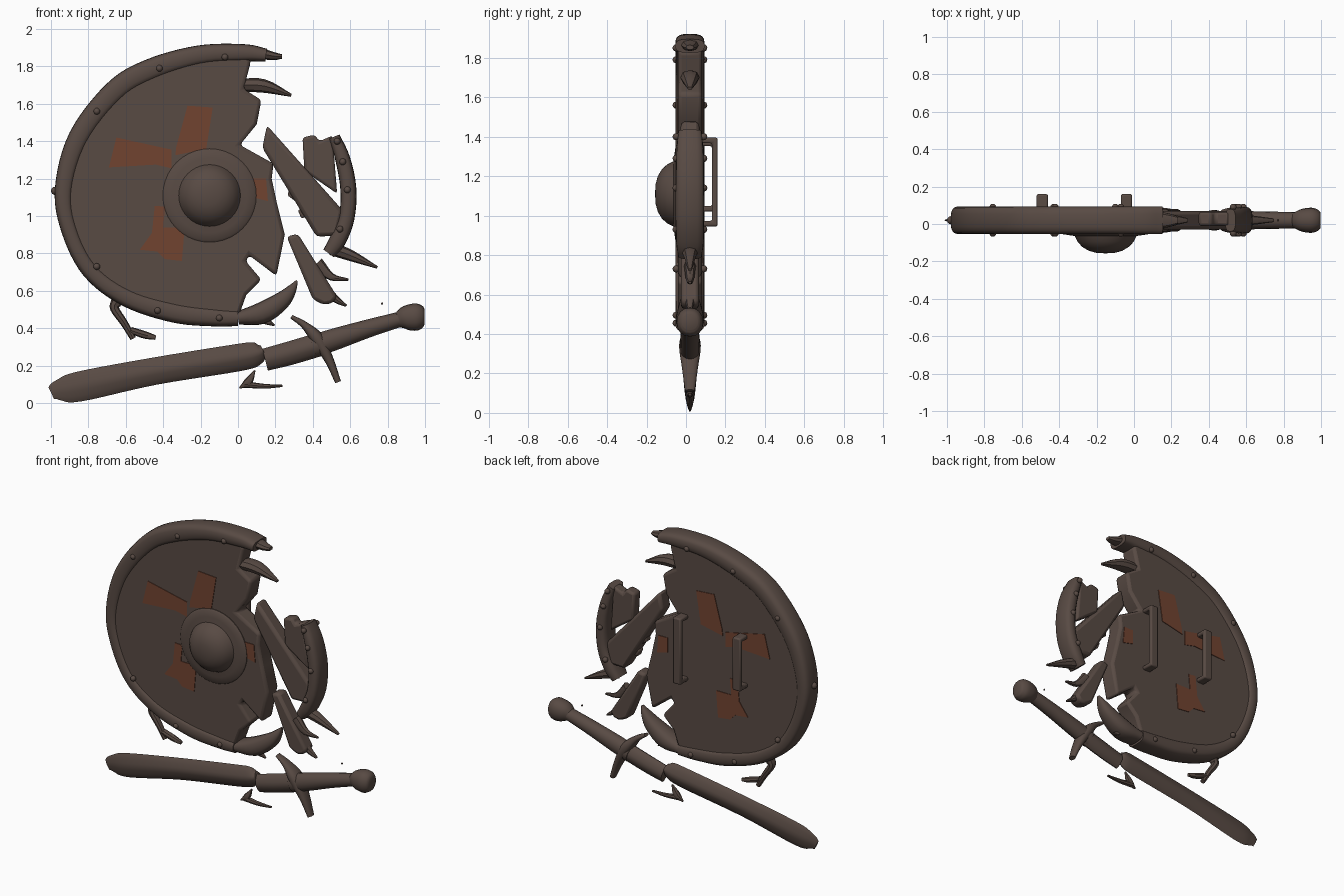
import bpy, bmesh, math
from mathutils import Vector

def material(name, color):
    m = bpy.data.materials.new(name)
    m.diffuse_color = (*color, 1)
    return m

BROWN = material("dark_brown", (0.098, 0.069, 0.057))
PAINT = material("faded_red_paint", (0.165, 0.056, 0.030))
YC = 0.02  # middle depth of all parts

def finish(name, bm, mat, bevel=0, angle=40):
    bmesh.ops.recalc_face_normals(bm, faces=bm.faces)
    me = bpy.data.meshes.new(name)
    bm.to_mesh(me)
    bm.free()
    ob = bpy.data.objects.new(name, me)
    bpy.context.collection.objects.link(ob)
    me.materials.append(mat)
    if bevel:
        b = ob.modifiers.new("bevel", 'BEVEL')
        b.width, b.segments, b.limit_method = bevel, 2, 'ANGLE'
    bpy.ops.object.select_all(action='DESELECT')
    ob.select_set(True)
    bpy.context.view_layer.objects.active = ob
    bpy.ops.object.shade_smooth_by_angle(angle=math.radians(angle))
    return ob

def spline(pts, n):
    """Catmull-Rom through tuples of any size."""
    if n < 2:
        return [Vector(p) for p in pts]
    v = [Vector(p) for p in pts]
    v = [2 * v[0] - v[1]] + v + [2 * v[-1] - v[-2]]
    out = []
    for i in range(1, len(v) - 2):
        a, b, c, d = v[i - 1:i + 3]
        for k in range(n):
            t = k / n
            out.append(0.5 * (2 * b + (c - a) * t + (2 * a - 5 * b + 4 * c - d) * t * t
                              + (3 * b - a - 3 * c + d) * t ** 3))
    return out + [v[-2]]

def sweep(name, pts, power=2.0, n=4, sides=16, yc=YC):
    """Tube along (x, z, half width, half depth) points with a superellipse section."""
    path = spline(pts, n)
    bm = bmesh.new()
    rings = []
    for i, p in enumerate(path):
        q0, q1 = path[max(i - 1, 0)], path[min(i + 1, len(path) - 1)]
        t = Vector((q1[0] - q0[0], q1[1] - q0[1])).normalized()
        ring = []
        for k in range(sides):
            a = 2 * math.pi * k / sides
            c, s = math.cos(a), math.sin(a)
            u = math.copysign(abs(c) ** (2 / power), c) * max(p[2], 0.003)
            v = math.copysign(abs(s) ** (2 / power), s) * max(p[3], 0.003)
            ring.append(bm.verts.new((p[0] - t.y * u, yc + v, p[1] + t.x * u)))
        rings.append(ring)
    for a, b in zip(rings, rings[1:]):
        for k in range(sides):
            j = (k + 1) % sides
            bm.faces.new((a[k], a[j], b[j], b[k]))
    bm.faces.new(rings[0])
    bm.faces.new(rings[-1])
    return finish(name, bm, BROWN)

def plate(name, outline, lo, hi, bevel=0.0, mat=BROWN, axis='Y'):
    """Prism from an outline: (x, z) pushed along y, or (y, z) pushed along x."""
    bm = bmesh.new()
    place = (lambda p: (p[0], lo, p[1])) if axis == 'Y' else (lambda p: (lo, p[0], p[1]))
    f = bm.faces.new([bm.verts.new(place(p)) for p in outline])
    r = bmesh.ops.extrude_face_region(bm, geom=[f])
    step = Vector((0, hi - lo, 0)) if axis == 'Y' else Vector((hi - lo, 0, 0))
    bmesh.ops.translate(bm, vec=step, verts=[g for g in r['geom'] if isinstance(g, bmesh.types.BMVert)])
    return finish(name, bm, mat, bevel, 35)

def ball(name, x, y, z, r):
    bm = bmesh.new()
    bmesh.ops.create_uvsphere(bm, u_segments=12, v_segments=8, radius=r)
    bmesh.ops.translate(bm, vec=(x, y, z), verts=bm.verts)
    finish(name, bm, BROWN)

# shield rim, open on the broken right side
rim = [(.15, 1.86, .035), (.03, 1.872, .047), (-.21, 1.858, .054), (-.47, 1.78, .06),
       (-.66, 1.665, .06), (-.85, 1.42, .057), (-.93, 1.145, .049), (-.90, .925, .045),
       (-.79, .71, .046), (-.595, .565, .05), (-.34, .485, .055), (-.125, .46, .05), (0, .455, .043)]
rim = [(x, z, w, .074) for x, z, w in rim]
sweep("shield_rim", rim, 3.0, 6, 20)

# shield board with jagged break
arc = [(p[0], p[1]) for p in spline(rim[1:], 4)]
broken = [(.045, .58), (.125, .66), (.04, .76), (.06, .79), (.205, .68), (.25, .90), (.21, 1.06),
          (.18, 1.2), (.19, 1.28), (.01, 1.38), (.10, 1.49), (.125, 1.62), (.03, 1.68), (.07, 1.83)]
plate("shield_board", arc + broken, -.04, .08, .028)

# faded painted cross on both faces
marks = [[(-.27, 1.59), (-.135, 1.58), (-.17, 1.36), (-.24, 1.345), (-.335, 1.325), (-.33, 1.37)],
         [(-.65, 1.42), (-.355, 1.355), (-.355, 1.255), (-.44, 1.275), (-.69, 1.26)],
         [(-.445, 1.055), (-.39, 1.05), (-.40, .94), (-.285, .94), (-.30, .76), (-.39, .77),
          (-.43, .81), (-.525, .82), (-.46, .91)],
         [(.08, 1.2), (.15, 1.2), (.16, 1.08), (.08, 1.1)]]
for m in marks:
    plate("paint_front", m, -.044, -.0395, 0, PAINT)
    plate("paint_back", m, .0795, .084, 0, PAINT)

# domed boss, lathed around y
bm = bmesh.new()
profile = [(0, -.157), (.05, -.154), (.09, -.143), (.125, -.122), (.15, -.095), (.165, -.064),
           (.20, -.059), (.24, -.053), (.25, -.045), (.25, -.02)]
vs = [bm.verts.new((r, y, 0)) for r, y in profile]
es = [bm.edges.new(e) for e in zip(vs, vs[1:])]
bmesh.ops.spin(bm, geom=vs + es, cent=(0, 0, 0), axis=(0, 1, 0), angle=2 * math.pi, steps=40)
bmesh.ops.remove_doubles(bm, verts=bm.verts, dist=1e-4)
bmesh.ops.translate(bm, vec=(-.152, 0, 1.11), verts=bm.verts)
finish("shield_boss", bm, BROWN)

# rivets on rim and rim fragment
for x, z in [(-.07, 1.85), (-.42, 1.79), (-.755, 1.56), (-.755, .73), (-.43, .495), (-.10, .455),
             (.53, 1.40), (.56, 1.29), (.585, 1.14), (.545, .93)]:
    ball("rivet_front", x, -.05, z, .018)
    ball("rivet_back", x, .09, z, .018)
ball("rivet_side", -.978, YC, 1.135, .022)

# back grips
for x, z0, z1 in [(-.04, .945, 1.395), (-.49, 1.02, 1.38)]:
    y0, y1, t = .07, .16, .028
    u = [(y0, z0), (y1, z0), (y1, z1), (y0, z1), (y0, z1 - t), (y1 - t, z1 - t), (y1 - t, z0 + t), (y0, z0 + t)]
    plate("back_grip", u, x - .03, x + .03, .009, axis='X')

# loose planks and chips
plate("long_plank", [(.155, 1.485), (.56, 1.03), (.53, .895), (.42, .89), (.13, 1.365)], -.03, .07, .02)
plate("short_plank", [(.345, 1.42), (.41, 1.435), (.435, 1.40), (.505, 1.43), (.53, 1.12), (.355, 1.24)],
      -.01, .065, .015)
plate("lower_plank", [(.26, .89), (.32, .905), (.53, .57), (.505, .535), (.46, .525), (.40, .555)],
      -.025, .065, .018)
plate("wood_chip", [(.275, 1.155), (.32, 1.12), (.305, 1.08), (.265, 1.11)], -.005, .045, .008)
plate("wood_chip", [(.32, 1.03), (.37, 1.06), (.395, 1.015), (.34, .985)], -.005, .045, .008)

# broken rim pieces
sweep("rim_fragment", [(.515, 1.425, .03, .06), (.56, 1.305, .04, .07), (.59, 1.145, .043, .072),
                       (.58, .985, .042, .072), (.53, .865, .045, .07), (.485, .80, .035, .06)], 3.0)
sweep("bent_rim_end", [(.0, .455, .036, .07), (.125, .48, .058, .07), (.23, .545, .048, .055),
                       (.285, .605, .028, .035), (.315, .655, .005, .01)], 2.5)

# splinters
for s in [[(.12, 1.87, .03, .05), (.19, 1.855, .022, .035), (.235, 1.853, .012, .02)],
          [(.01, 1.70, .035, .05), (.14, 1.695, .036, .045), (.285, 1.645, .008, .012)],
          [(.50, .825, .035, .045), (.60, .79, .03, .03), (.745, .725, .007, .01)],
          [(.42, .745, .04, .03), (.50, .675, .02, .02), (.59, .66, .006, .008)],
          [(.47, .60, .03, .03), (.53, .55, .018, .02), (.58, .52, .006, .01)],
          [(.10, .47, .03, .03), (.15, .44, .02, .02), (.195, .415, .004, .006)],
          [(-.65, .54, .03, .03), (-.66, .505, .024, .025), (-.61, .43, .02, .022), (-.56, .345, .016, .018)],
          [(-.575, .39, .018, .02), (-.50, .365, .02, .02), (-.44, .35, .012, .012)],
          [(.008, .08, .004, .006), (.055, .115, .022, .02), (.09, .175, .004, .006)],
          [(.035, .10, .018, .018), (.14, .09, .013, .014), (.237, .092, .006, .008)]]:
    sweep("splinter", s, 2.2, 4, 8)
ball("tiny_chip", .77, YC, .532, .006)

# broken sword
sweep("sword_blade", [(-.998, .052, .035, .006), (-.96, .068, .055, .012), (-.85, .088, .08, .024),
                      (-.45, .17, .073, .033), (0, .243, .073, .04), (.10, .265, .062, .04),
                      (.135, .28, .03, .03)], 1.4, 5)
sweep("blade_stub", [(.145, .232, .06, .038), (.275, .266, .063, .042), (.44, .315, .063, .045)], 1.6)
sweep("sword_guard", [(.285, .462, .010, .02), (.355, .417, .02, .035), (.425, .342, .036, .055),
                      (.49, .225, .024, .04), (.535, .112, .016, .025)], 2.5)
sweep("sword_grip", [(.40, .303, .06, .05), (.52, .342, .058, .05), (.70, .40, .048, .047),
                     (.88, .452, .04, .043)], 2.0)
sweep("sword_pommel", [(.855, .443, .04, .04), (.895, .455, .064, .06), (.95, .46, .073, .067),
                       (.985, .461, .06, .055), (.998, .461, .04, .04)], 2.2)
